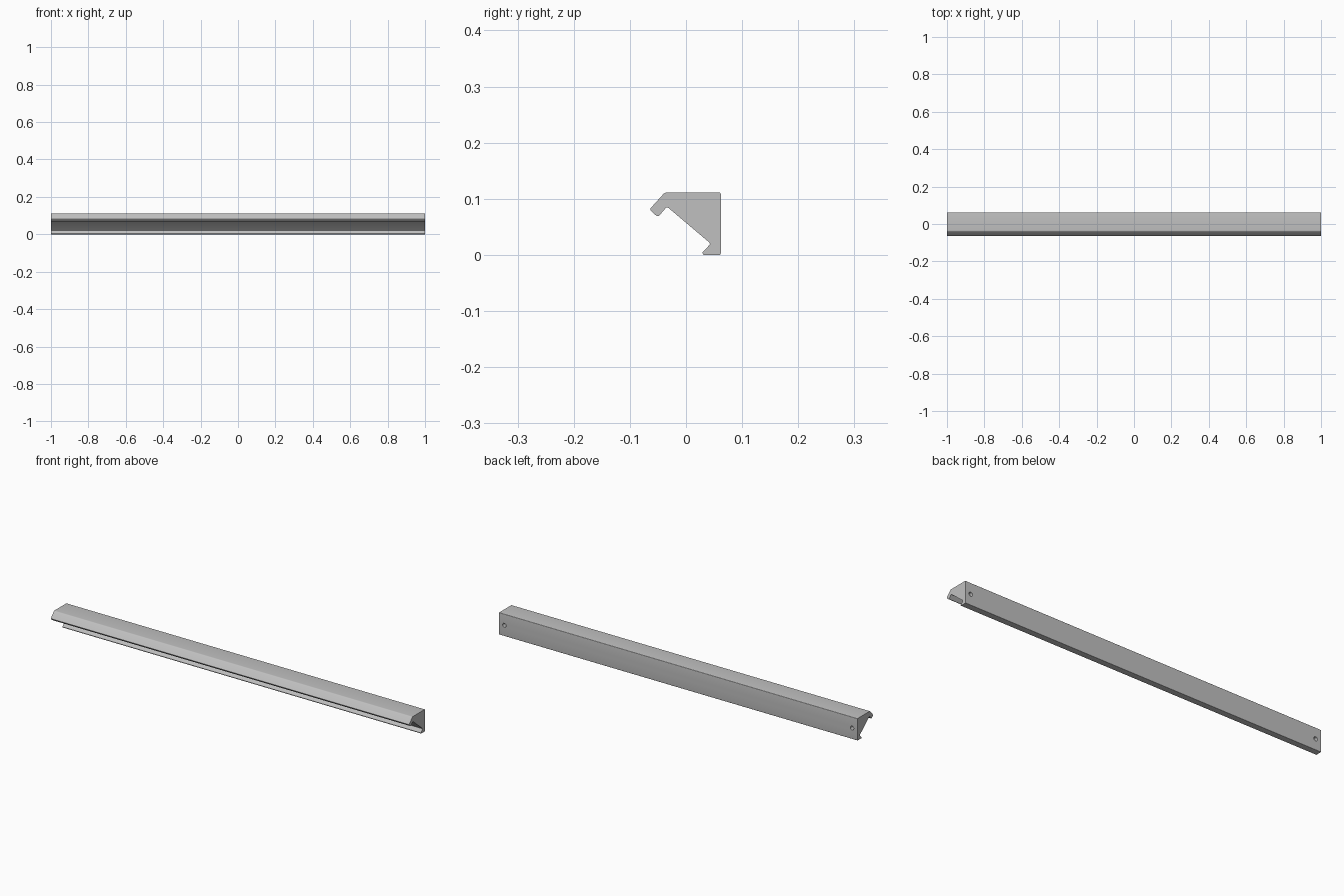
import bpy
import bmesh
from mathutils import Vector

if "Cube" in bpy.data.objects:
    bpy.data.objects.remove(bpy.data.objects["Cube"], do_unlink=True)

LENGTH = 2.0

# Plain grey material
grey = bpy.data.materials.new("satin grey")
grey.use_nodes = True
colour = (0.53, 0.53, 0.53, 1)
grey.diffuse_color = colour
grey.node_tree.nodes["Principled BSDF"].inputs["Base Color"].default_value = colour


def rounded(corners, steps=4):
    """Round each (y, z, radius) corner with a short curve."""
    points = []
    for i, (y, z, r) in enumerate(corners):
        here = Vector((y, z))
        before = Vector(corners[i - 1][:2])
        after = Vector(corners[(i + 1) % len(corners)][:2])
        a = here + (before - here).normalized() * r
        b = here + (after - here).normalized() * r
        for s in range(steps + 1):
            t = s / steps
            points.append(a * (1 - t) ** 2 + here * 2 * t * (1 - t) + b * t ** 2)
    return points


# Rail cross-section: body, lower foot, sloped channel and upper hook
corners = [
    (0.062, 0.0, 0.003),
    (0.062, 0.111, 0.003),
    (-0.038, 0.111, 0.004),
    (-0.065, 0.081, 0.004),
    (-0.050, 0.067, 0.005),
    (-0.034, 0.086, 0.004),
    (0.044, 0.020, 0.004),
    (0.029, 0.004, 0.002),
    (0.031, 0.0, 0.001),
]

# Extrude the section along the rail
bm = bmesh.new()
section = bm.faces.new([bm.verts.new((-LENGTH / 2, p.x, p.y)) for p in rounded(corners)])
extruded = bmesh.ops.extrude_face_region(bm, geom=[section])
moved = [v for v in extruded["geom"] if isinstance(v, bmesh.types.BMVert)]
bmesh.ops.translate(bm, verts=moved, vec=(LENGTH, 0, 0))
bmesh.ops.recalc_face_normals(bm, faces=bm.faces)
mesh = bpy.data.meshes.new("rail")
bm.to_mesh(mesh)
bm.free()
rail = bpy.data.objects.new("rail", mesh)
bpy.context.collection.objects.link(rail)
mesh.materials.append(grey)

# Blind screw holes in the back, one near each end
for side, name in ((-1, "right_hole_cutter"), (1, "left_hole_cutter")):
    bpy.ops.mesh.primitive_cylinder_add(
        vertices=24, radius=0.01, depth=0.06,
        location=(side * 0.97, 0.062, 0.055), rotation=(1.5708, 0, 0))
    cutter = bpy.context.object
    cutter.name = name
    cutter.data.materials.append(grey)
    cutter.hide_render = True
    cutter.hide_set(True)
    cut = rail.modifiers.new(name, "BOOLEAN")
    cut.operation = "DIFFERENCE"
    cut.solver = "EXACT"
    cut.object = cutter

# Apply the cuts and drop the cutters
bpy.ops.object.select_all(action="DESELECT")
rail.select_set(True)
bpy.context.view_layer.objects.active = rail
for cut in list(rail.modifiers):
    cutter = cut.object
    bpy.ops.object.modifier_apply(modifier=cut.name)
    bpy.data.objects.remove(cutter, do_unlink=True)

bpy.ops.object.shade_smooth_by_angle(angle=0.52)
